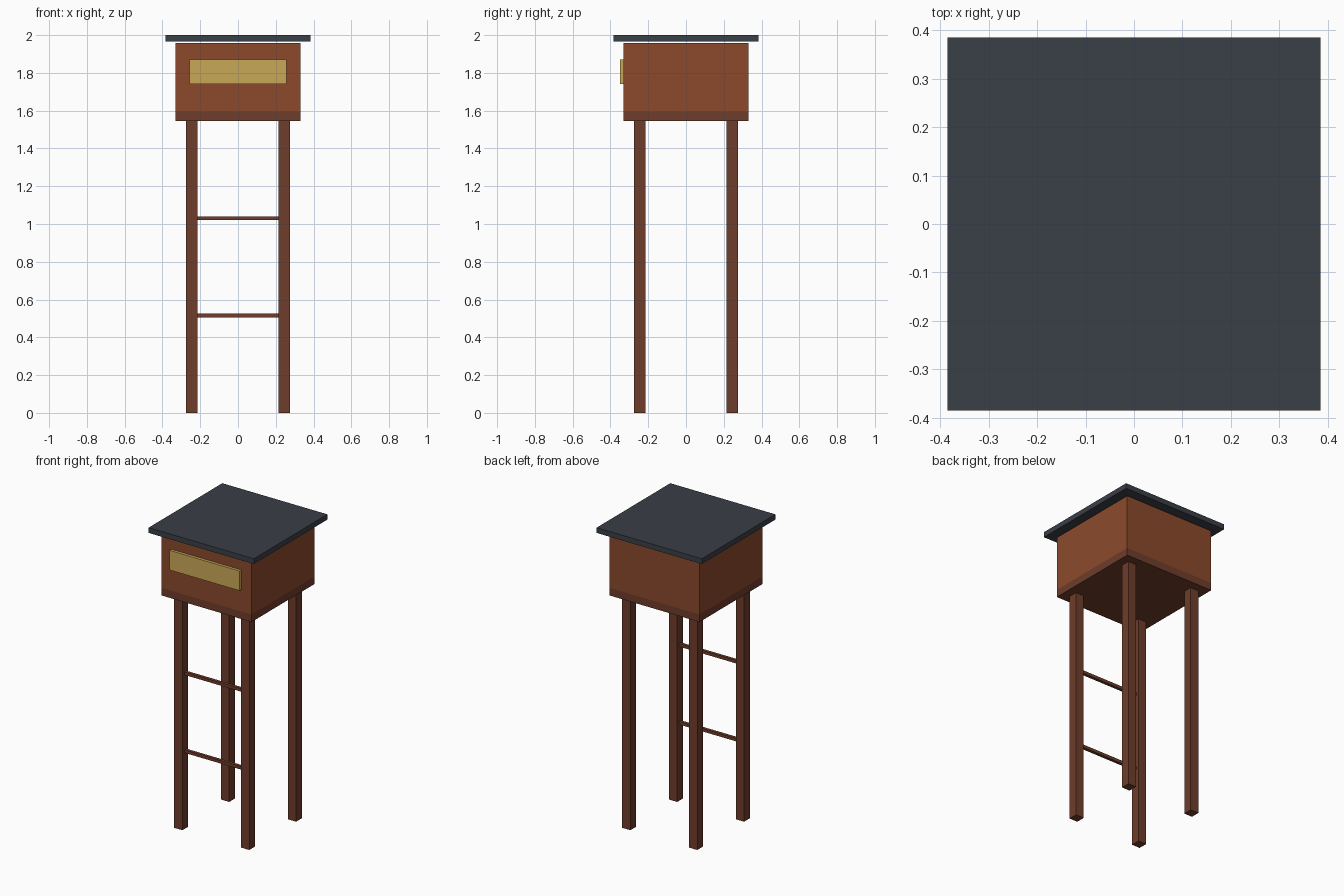
import bpy

cube = bpy.data.objects.get("Cube")
if cube:
    bpy.data.objects.remove(cube, do_unlink=True)


def material(name, hex_code):
    """Flat material from an sRGB hex code, stored as linear values."""
    srgb = [int(hex_code[i:i + 2], 16) / 255 for i in (0, 2, 4)]
    color = [c / 12.92 if c < 0.04045 else ((c + 0.055) / 1.055) ** 2.4 for c in srgb] + [1]
    mat = bpy.data.materials.new(name)
    mat.use_nodes = True
    mat.diffuse_color = color
    mat.node_tree.nodes["Principled BSDF"].inputs["Base Color"].default_value = color
    return mat


wall_wood = material("wall wood", "8b4a2b")
frame_wood = material("dark frame wood", "6f3d2b")
slate = material("slate roof", "3a3f47")
tan = material("tan panel", "c9a959")


def box(name, low, high, mat):
    """Box between two opposite corners."""
    bpy.ops.mesh.primitive_cube_add(
        size=1, location=[(a + b) / 2 for a, b in zip(low, high)])
    obj = bpy.context.object
    obj.name = name
    obj.scale = [b - a for a, b in zip(low, high)]
    bpy.ops.object.transform_apply(location=False, rotation=False, scale=True)
    obj.data.materials.append(mat)
    return obj


BODY, ROOF, LEG, LEG_HALF = 0.33, 0.385, 0.245, 0.03
FLOOR_Z, WALL_Z = 1.545, 1.595

# Four square legs
for side, sx in (("right", -1), ("left", 1)):
    for end, sy in (("front", -1), ("back", 1)):
        x, y = sx * LEG, sy * LEG
        box(f"{end}_{side}_leg", (x - LEG_HALF, y - LEG_HALF, 0),
            (x + LEG_HALF, y + LEG_HALF, FLOOR_Z), frame_wood)

# Ladder rungs between the front legs
for name, z in (("lower_rung", 0.515), ("upper_rung", 1.031)):
    box(name, (-LEG, -LEG - 0.01, z - 0.01), (LEG, -LEG + 0.01, z + 0.01), frame_wood)

# Cabin: floor slab, walls and front panel
box("floor", (-BODY, -BODY, FLOOR_Z), (BODY, BODY, WALL_Z), frame_wood)
box("cabin_walls", (-BODY, -BODY, WALL_Z), (BODY, BODY, 1.958), wall_wood)
box("front_panel", (-0.257, -0.349, 1.74), (0.257, -BODY, 1.87), tan)

# Flat overhanging roof, just clear of the walls
box("roof", (-ROOF, -ROOF, 1.965), (ROOF, ROOF, 2), slate)
